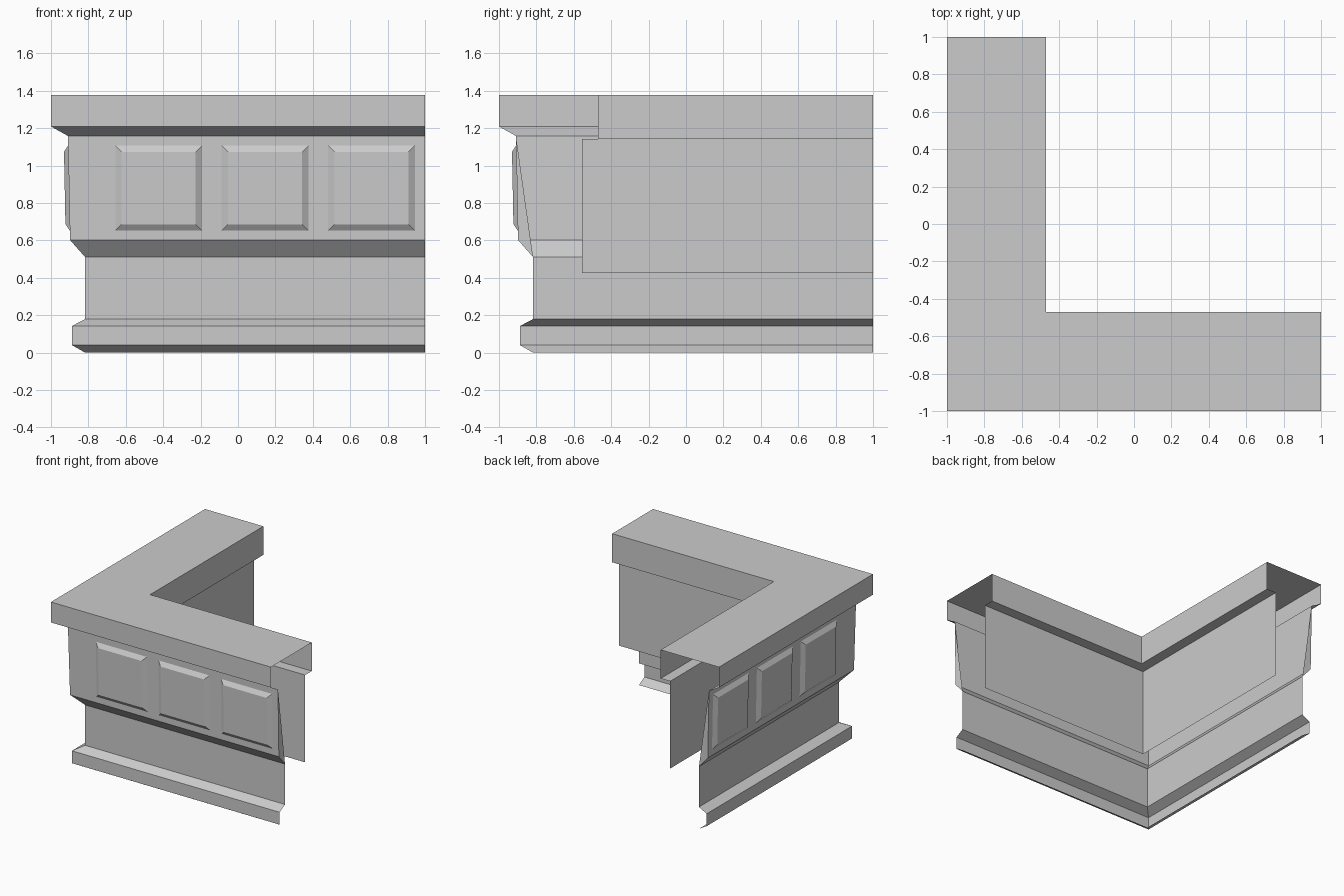
import bpy

if "Cube" in bpy.data.objects:
    bpy.data.objects.remove(bpy.data.objects["Cube"])


def make(name, verts, faces):
    mesh = bpy.data.meshes.new(name)
    mesh.from_pydata(verts, [], faces)
    mesh.update()
    obj = bpy.data.objects.new(name, mesh)
    bpy.context.collection.objects.link(obj)
    return obj


def sweep(name, profile):
    """Sweep a (offset, height) profile round the mitred L, open at the ends."""
    verts, faces = [], []
    for d, z in profile:
        verts += [(1, d, z), (d, d, z), (d, 1, z)]
    for i in range(len(profile) - 1):
        for k in range(2):
            a = i * 3 + k
            faces.append((a, a + 3, a + 4, a + 1))
    return make(name, verts, faces)


def both_wings(name, verts, faces):
    """Make a part on the front wing and its reflection on the left wing."""
    make(name + "_front", verts, faces)
    make(name + "_left", [(y, x, z) for x, y, z in verts],
         [f[::-1] for f in faces])


# Plinth moulding, kick board, flared front and counter top
LOW, FLARE, NECK = (-0.818, 0.511), (-0.898, 0.602), (-0.909, 1.158)
sweep("base_moulding", [(-0.818, 0), (-0.888, 0.04), (-0.888, 0.142), (-0.818, 0.179)])
sweep("kick_board", [(-0.818, 0.179), LOW])
sweep("front_wall", [LOW, FLARE, NECK])
sweep("counter_top", [NECK, (-1, 1.209), (-1, 1.377), (-0.47, 1.377),
                      (-0.47, 1.142), (-0.556, 1.142)])
sweep("back_panel", [(-0.556, 1.142), (-0.556, 0.425)])

# Thin end caps closing the flare at each open end
both_wings("end_cap", [(1, d, z) for d, z in (LOW, NECK, FLARE)], [(0, 1, 2)])


def wall_y(z):
    t = (z - FLARE[1]) / (NECK[1] - FLARE[1])
    return FLARE[0] + t * (NECK[0] - FLARE[0])


# Raised bevelled panels, three per wing
for i in range(3):
    x0 = -0.656 + i * 0.569
    x1, z0, z1, b = x0 + 0.464, 0.652, 1.107, 0.034
    verts = []
    for inset, lift in ((0, 0), (b, 0.023)):
        for x, z in ((x0 + inset, z0 + inset), (x1 - inset, z0 + inset),
                     (x1 - inset, z1 - inset), (x0 + inset, z1 - inset)):
            verts.append((x, wall_y(z) - lift, z))
    faces = [(4, 5, 6, 7)]
    faces += [(k, (k + 1) % 4, 4 + (k + 1) % 4, 4 + k) for k in range(4)]
    both_wings(f"raised_panel_{i + 1}", verts, faces)
